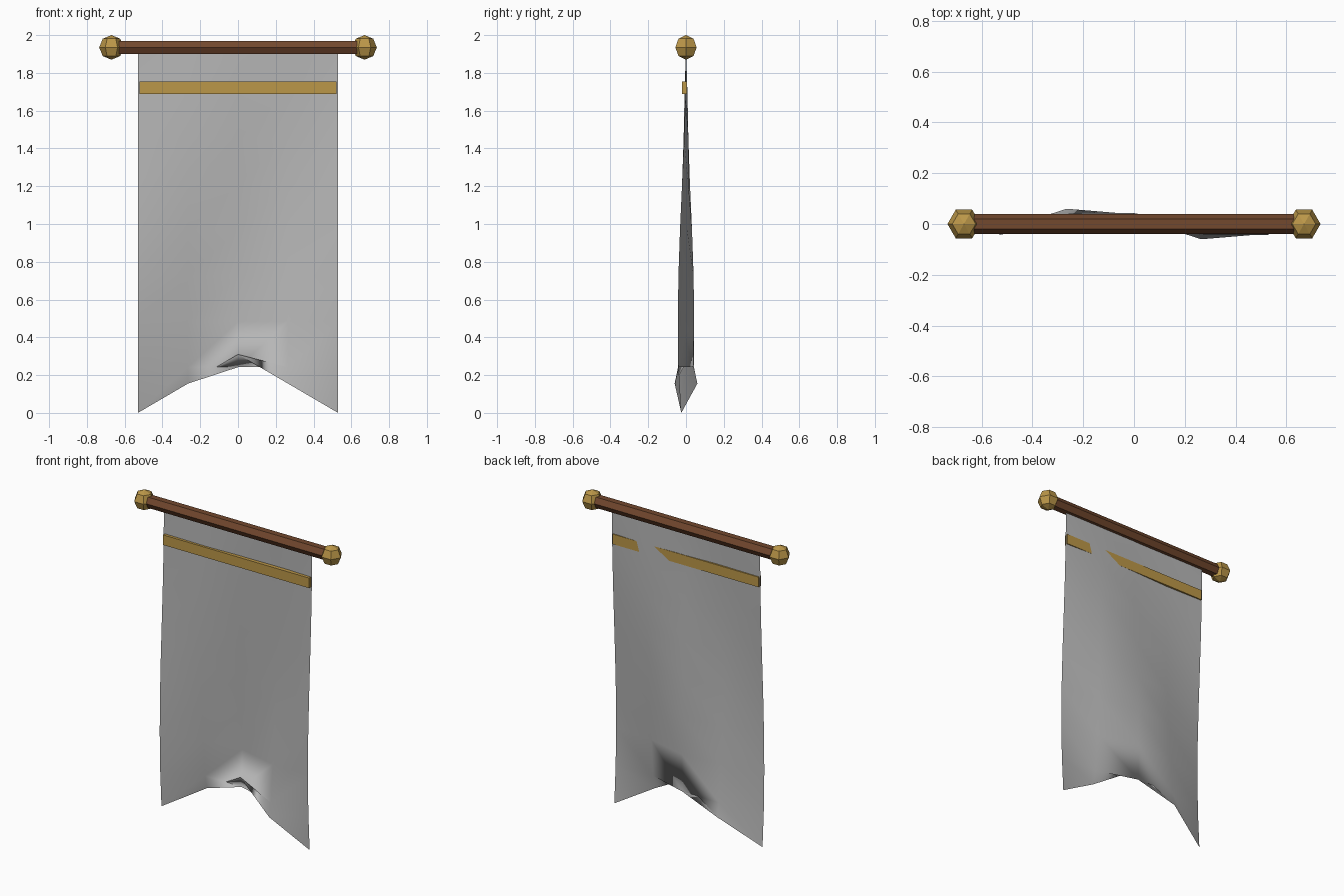
import bpy
import bmesh
import math

if "Cube" in bpy.data.objects:
    bpy.data.objects.remove(bpy.data.objects["Cube"])


def material(name, rgb):
    m = bpy.data.materials.new(name)
    m.diffuse_color = (*rgb, 1.0)
    m.use_nodes = True
    m.node_tree.nodes["Principled BSDF"].inputs["Base Color"].default_value = m.diffuse_color
    return m


GOLD = material("gold", (0.50, 0.31, 0.066))
WOOD = material("dark wood", (0.17, 0.065, 0.027))
CLOTH = material("grey cloth", (0.47, 0.47, 0.47))

ROD_Z = 1.935
HALF_W = 0.53


def finish(obj, name, mat):
    obj.name = name
    obj.data.materials.append(mat)
    return obj


# Hexagonal hanging rod, flat side up
bpy.ops.mesh.primitive_cylinder_add(vertices=6, radius=0.04, depth=1.34,
                                    location=(0, 0, ROD_Z),
                                    rotation=(0, math.pi / 2, 0))
finish(bpy.context.object, "rod", WOOD)

# Faceted finials on both rod ends
for side, label in ((-1, "left"), (1, "right")):
    bpy.ops.mesh.primitive_uv_sphere_add(segments=6, ring_count=4, radius=0.065,
                                         location=(side * 0.67, 0, ROD_Z),
                                         rotation=(0, 0, math.pi / 2))
    ball = finish(bpy.context.object, label + "_finial", GOLD)
    # Point one corner of the six-sided outline along the rod
    widest = max(ball.data.vertices, key=lambda v: abs(v.co.x) - abs(v.co.z))
    if abs(widest.co.x) > 0.064:
        ball.rotation_euler.z = 0

# Rippling cloth with a notched lower hem
COLS, ROWS = 4, 8
bm = bmesh.new()
grid = []
for j in range(ROWS + 1):
    t = j / ROWS
    row = []
    for i in range(COLS + 1):
        x = HALF_W * (2 * i / COLS - 1)
        z = ROD_Z * (1 - t)
        if j == ROWS:
            z = 0.31 * (1 - abs(x) / HALF_W)
        y = 0.065 * t * math.sin(i * math.pi / 2 + math.pi + 2.75 * t)
        row.append(bm.verts.new((x, y, z)))
    grid.append(row)
for j in range(ROWS):
    for i in range(COLS):
        tl, tr = grid[j][i], grid[j][i + 1]
        bl, br = grid[j + 1][i], grid[j + 1][i + 1]
        bm.faces.new((tl, bl, tr))
        bm.faces.new((bl, br, tr))
for f in bm.faces:
    f.smooth = True
mesh = bpy.data.meshes.new("banner_cloth")
bm.to_mesh(mesh)
bm.free()
cloth = bpy.data.objects.new("banner_cloth", mesh)
bpy.context.collection.objects.link(cloth)
finish(cloth, "banner_cloth", CLOTH)

# Gold trim band across the upper cloth
bpy.ops.mesh.primitive_cube_add(size=1, location=(0, -0.0075, 1.722))
band = bpy.context.object
band.scale = (1.045, 0.025, 0.065)
finish(band, "trim_band", GOLD)
